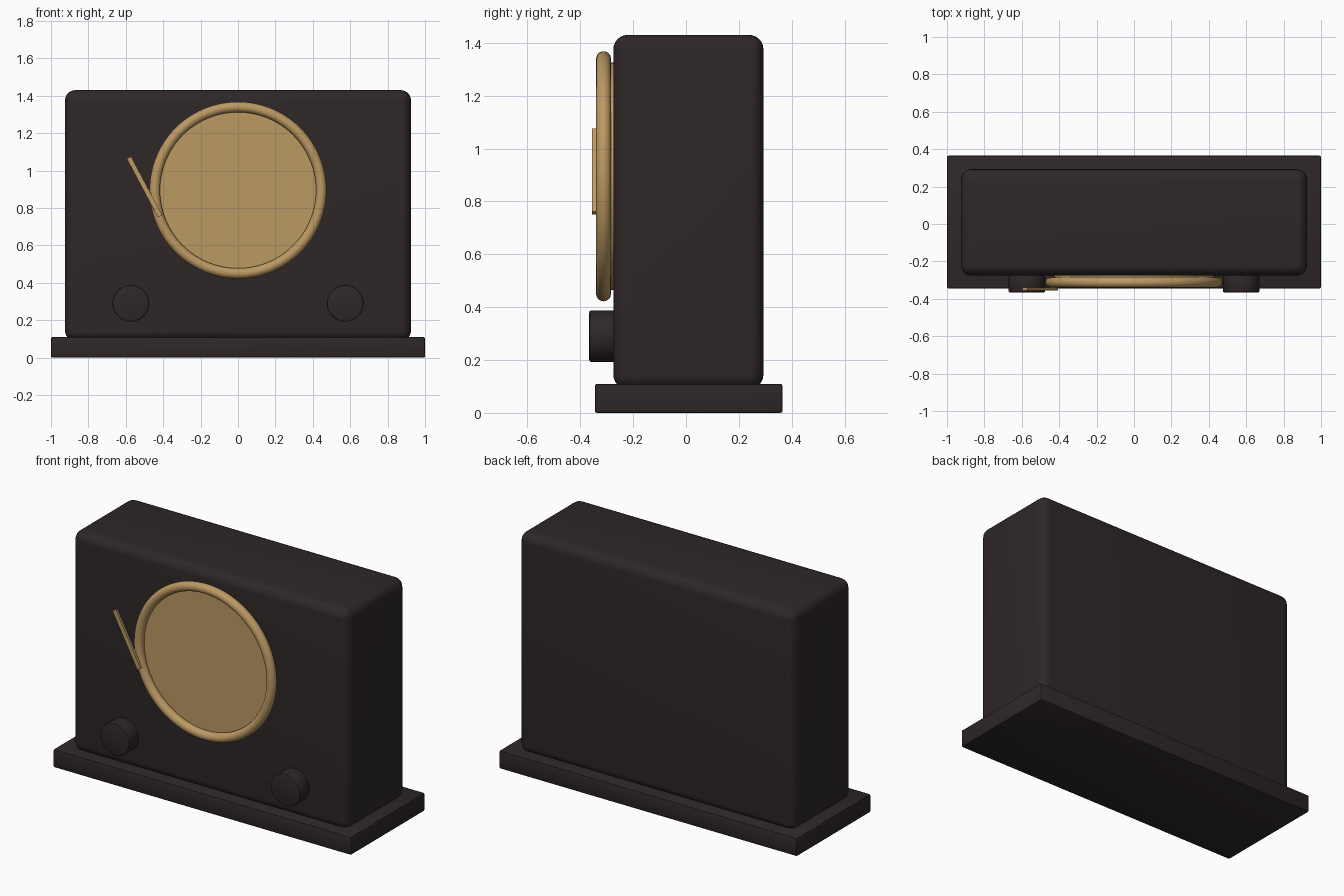
import bpy
import math

if "Cube" in bpy.data.objects:
    bpy.data.objects.remove(bpy.data.objects["Cube"], do_unlink=True)


def material(name, rgb, roughness):
    m = bpy.data.materials.new(name)
    m.use_nodes = True
    m.diffuse_color = (*rgb, 1)
    node = m.node_tree.nodes["Principled BSDF"]
    node.inputs["Base Color"].default_value = (*rgb, 1)
    node.inputs["Roughness"].default_value = roughness
    return m


DARK = material("dark brown", (0.028, 0.02, 0.02), 0.5)
BRASS = material("warm brass", (0.5, 0.32, 0.125), 0.4)


def finish(name, mat, bevel=0, segments=4):
    """Name, colour, bevel and smooth the active object."""
    ob = bpy.context.object
    ob.name = ob.data.name = name
    ob.data.materials.append(mat)
    bpy.ops.object.transform_apply(location=False, rotation=True, scale=True)
    if bevel:
        mod = ob.modifiers.new("rounded edges", "BEVEL")
        mod.width = bevel
        mod.segments = segments
        mod.limit_method = "ANGLE"
        bpy.ops.object.modifier_apply(modifier=mod.name)
    bpy.ops.object.shade_smooth_by_angle(angle=math.radians(35))
    return ob


def box(name, mat, center, size, bevel=0, segments=4, tilt=0):
    bpy.ops.mesh.primitive_cube_add(size=1, location=center, rotation=(0, tilt, 0))
    bpy.context.object.scale = size
    return finish(name, mat, bevel, segments)


def disc(name, mat, x, z, radius, front, back, bevel=0):
    """Cylinder whose axis runs front to back."""
    bpy.ops.mesh.primitive_cylinder_add(
        vertices=64, radius=radius, depth=back - front,
        location=(x, (front + back) / 2, z), rotation=(math.pi / 2, 0, 0))
    return finish(name, mat, bevel, 2)


# Cabinet on a wider plinth
box("base", DARK, (0, 0.01, 0.055), (2, 0.71, 0.11), 0.008, 2)
box("cabinet", DARK, (0, 0.009, 0.76), (1.85, 0.568, 1.34), 0.055, 6)

# Round face with a raised rim
disc("dial_face", BRASS, 0, 0.895, 0.43, -0.298, -0.26)
bpy.ops.mesh.primitive_torus_add(
    major_segments=96, minor_segments=20, major_radius=0.445, minor_radius=0.028,
    location=(0, -0.312, 0.895), rotation=(math.pi / 2, 0, 0))
finish("dial_rim", BRASS)

# Slanted pointer resting on the rim
box("pointer", BRASS, (-0.5, -0.348, 0.913), (0.026, 0.015, 0.355), tilt=-math.radians(28))

# Pair of control knobs
for side, x in (("right", -0.573), ("left", 0.573)):
    disc(side + "_knob", DARK, x, 0.29, 0.098, -0.366, -0.26, 0.008)
